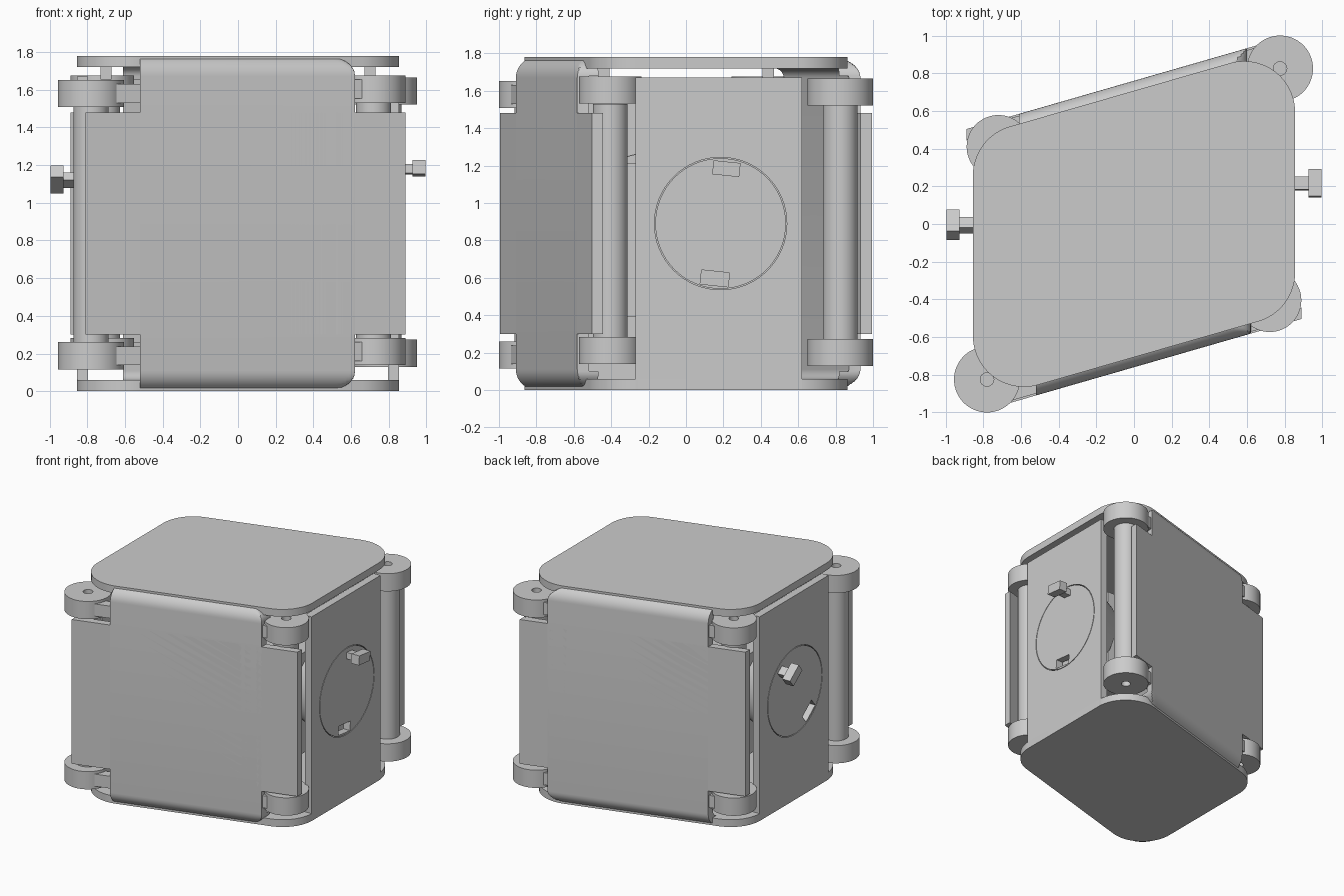
import bpy, bmesh, math
from mathutils import Matrix, Vector

cube = bpy.data.objects.get("Cube")
if cube:
    bpy.data.objects.remove(cube, do_unlink=True)

SLOPE = 0.288          # lean of the front and back panels
THICK = 0.06           # sheet thickness
TOP = 1.78
SIDE = 0.855           # outer face of the side panels

grey = bpy.data.materials.new("plain_grey")
grey.use_nodes = True
grey.diffuse_color = (0.6, 0.6, 0.6, 1)
grey.node_tree.nodes["Principled BSDF"].inputs["Base Color"].default_value = (0.6, 0.6, 0.6, 1)


def finish(name, bm, smooth=True):
    bmesh.ops.recalc_face_normals(bm, faces=bm.faces)
    mesh = bpy.data.meshes.new(name)
    bm.to_mesh(mesh)
    bm.free()
    mesh.materials.append(grey)
    ob = bpy.data.objects.new(name, mesh)
    bpy.context.collection.objects.link(ob)
    if smooth:
        shade(ob)
    return ob


def shade(ob):
    bpy.ops.object.select_all(action="DESELECT")
    ob.select_set(True)
    bpy.context.view_layer.objects.active = ob
    bpy.ops.object.shade_smooth_by_angle(angle=math.radians(30))


def box(name, centre, size, tilt=0.0):
    bm = bmesh.new()
    mat = Matrix.Translation(centre) @ Matrix.Rotation(tilt, 4, "X") @ Matrix.Diagonal((*size, 1))
    bmesh.ops.create_cube(bm, size=1, matrix=mat)
    return finish(name, bm, False)


def drum(name, centre, r1, r2, depth, along_x=False, sides=64):
    bm = bmesh.new()
    mat = Matrix.Translation(centre)
    if along_x:
        mat = mat @ Matrix.Rotation(math.pi / 2, 4, "Y")
    bmesh.ops.create_cone(bm, cap_ends=True, segments=sides, radius1=r1, radius2=r2,
                          depth=depth, matrix=mat)
    return finish(name, bm)


def cut(ob, cutters):
    for c in cutters:
        mod = ob.modifiers.new("cut", "BOOLEAN")
        mod.operation = "DIFFERENCE"
        mod.solver = "EXACT"
        mod.object = c
    bpy.context.view_layer.update()
    graph = bpy.context.evaluated_depsgraph_get()
    ob.data = bpy.data.meshes.new_from_object(ob.evaluated_get(graph))
    ob.modifiers.clear()
    for c in cutters:
        bpy.data.objects.remove(c, do_unlink=True)
    shade(ob)


def rounded_outline(corners, radius, steps=14):
    pts = []
    for i, p in enumerate(corners):
        a = (corners[i - 1] - p).normalized()
        b = (corners[(i + 1) % len(corners)] - p).normalized()
        half = a.angle(b) / 2
        mid = p + (a + b).normalized() * radius / math.sin(half)
        start = p + a * radius / math.tan(half) - mid
        sweep = math.pi - 2 * half
        for k in range(steps + 1):
            pts.append(mid + Matrix.Rotation(sweep * k / steps, 2) @ start)
    return pts


# Top and bottom plates: rounded parallelograms
edge = 0.707
skew = SIDE * SLOPE
plate = rounded_outline([Vector(c) for c in ((-SIDE, -edge - skew), (SIDE, -edge + skew),
                                             (SIDE, edge + skew), (-SIDE, edge - skew))], 0.27)
for name, z in (("top_plate", TOP - THICK), ("bottom_plate", 0)):
    bm = bmesh.new()
    face = bm.faces.new([bm.verts.new((p.x, p.y, z)) for p in plate])
    grown = bmesh.ops.extrude_face_region(bm, geom=[face])
    bmesh.ops.translate(bm, vec=(0, 0, THICK),
                        verts=[v for v in grown["geom"] if isinstance(v, bmesh.types.BMVert)])
    finish(name, bm)


# Front and back panels: a bent sheet with rolled top and bottom, plus a wider middle band
def panel_profile(roll=0.11, steps=10):
    arc = [(math.sin(a), math.cos(a)) for a in
           (math.pi / 2 * k / steps for k in range(steps + 1))]
    rings = []
    for r in (roll, roll - THICK):
        upper = [(roll - r * s, TOP - roll + r * c) for s, c in arc]
        rings.append(upper + [(d, TOP - z) for d, z in reversed(upper)])
    return rings[0] + rings[1][::-1]


def bent_panel(name, sign, x0, x1, taper=0.17, drop=0.10):
    bm = bmesh.new()
    profile = panel_profile()
    stations = [x0] + [x1 - taper + taper * math.sin(math.pi / 2 * k / 10) for k in range(11)]
    rows = []
    for x in stations:
        t = max(0.0, (x - x1 + taper) / taper)
        lower = drop * (1 - math.sqrt(max(0.0, 1 - t * t)))
        row = []
        for d, z in profile:
            z = min(max(z, lower), TOP - lower)
            row.append(bm.verts.new((x, sign * (0.76 - d * 1.04) + SLOPE * x, z)))
        rows.append(row)
    n = len(profile)
    for a, b in zip(rows, rows[1:]):
        for i in range(n):
            j = (i + 1) % n
            bm.faces.new((a[i], a[j], b[j], b[i]))
    bm.faces.new(rows[0])
    bm.faces.new(rows[-1])
    finish(name, bm)


def middle_band(name, sign, x0, x1):
    ob = box(name, ((x0 + x1) / 2, sign * (0.76 - THICK / 2), 0.89), (x1 - x0, THICK, 1.18))
    for v in ob.data.vertices:
        v.co.y += SLOPE * v.co.x


bent_panel("front_panel", -1, -0.52, 0.62)
middle_band("front_panel_band", -1, -0.81, 0.89)
bent_panel("back_panel", 1, -0.61, 0.60)
middle_band("back_panel_band", 1, -0.89, 0.81)


# Corner hinges: bored knuckles, rods and tabs to the panels
def knuckle(name, x, y, z, radius):
    ob = drum(name, (x, y, z), radius, radius, 0.145)
    cut(ob, [drum("bore", (x, y, z), 0.036, 0.036, 0.4, sides=24)])


corners = (("front_right", -0.78, -0.825, 0.175, 0.0, -1),
           ("front_left", 0.72, -0.405, 0.168, 0.023, -1),
           ("back_left", 0.775, 0.825, 0.175, 0.013, 1),
           ("back_right", -0.72, 0.41, 0.168, 0.023, 1))
for name, x, y, r, lift, sign in corners:
    for level, z in (("upper", 1.58), ("lower", 0.188)):
        knuckle(f"{name}_{level}_knuckle", x, y, z + lift, r)
        tab_x = x - math.copysign(0.16, x)
        tab = box(f"{name}_{level}_hinge_tab", (tab_x, sign * 0.71, z + lift), (0.3, 0.08, 0.10))
        for v in tab.data.vertices:
            v.co.y += SLOPE * v.co.x
    drum(f"{name}_hinge_rod", (x, y, 0.89), 0.093, 0.093, 1.28)

# Side panels with a turning disc, a slot and a T-shaped latch
for name, s, tilt in (("left", 1, -6), ("right", -1, -38)):
    turn = math.radians(tilt)
    cy, cz = 0.185 * s, 0.89
    px = s * (SIDE - THICK / 2)
    side = box(f"{name}_side_panel", (px, 0.175 * s, 0.835), (THICK, 0.89, 1.67))
    cut(side, [drum("hole", (px, cy, cz), 0.354, 0.354, 0.2, True)])

    def around(radius, x):
        return (s * x, cy - radius * math.sin(turn), cz + radius * math.cos(turn))

    disc = drum(f"{name}_disc", (px, cy, cz), 0.349, 0.349, THICK, True)
    cut(disc, [box("slot", around(-0.295, SIDE), (0.3, 0.15, 0.075), turn)])
    box(f"{name}_latch_stem", around(0.29, 0.88), (0.12, 0.07, 0.05), turn)
    box(f"{name}_latch_head", around(0.295, 0.96), (0.07, 0.145, 0.075), turn)
    # Inner hub and motor behind the disc
    drum(f"{name}_hub", (s * 0.68, cy, cz), 0.38 if s < 0 else 0.3, 0.3 if s < 0 else 0.38, 0.18, True)
    box(f"{name}_motor", (s * 0.35, 0.1 * s, 0.8), (0.5, 0.6, 0.82))
    box(f"{name}_top_clip", (s * 0.7, 0.44 * s, 1.69), (0.06, 0.06, 0.07))
